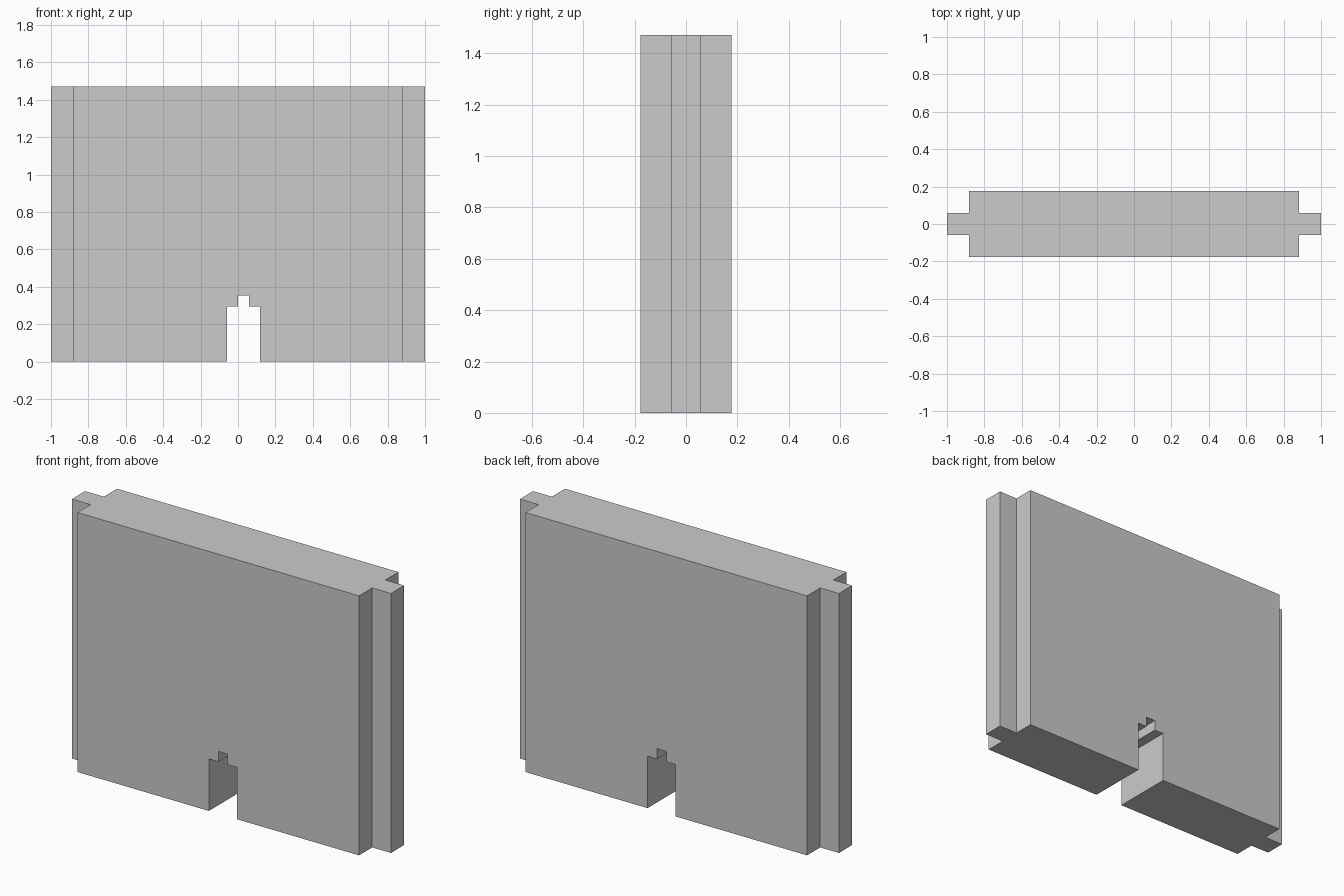
import bpy, bmesh
from mathutils import Vector

if "Cube" in bpy.data.objects:
    bpy.data.objects.remove(bpy.data.objects["Cube"])

U = 1 / 17  # the model sits on a regular grid of 34 units per 2.0 length


def prism(name, outline, offset):
    """Extrude a closed outline (in grid units) along an offset vector."""
    bm = bmesh.new()
    face = bm.faces.new([bm.verts.new(Vector(p) * U) for p in outline])
    ext = bmesh.ops.extrude_face_region(bm, geom=[face])
    moved = [g for g in ext["geom"] if isinstance(g, bmesh.types.BMVert)]
    bmesh.ops.translate(bm, verts=moved, vec=Vector(offset) * U)
    bmesh.ops.recalc_face_normals(bm, faces=bm.faces)
    mesh = bpy.data.meshes.new(name)
    bm.to_mesh(mesh)
    bm.free()
    obj = bpy.data.objects.new(name, mesh)
    bpy.context.collection.objects.link(obj)
    return obj


# Wall panel: slab with a narrow tongue at each end, extruded upwards
quarter = [(17, 1), (15, 1), (15, 3)]
half = quarter + [(-x, y) for x, y in reversed(quarter)]
plan = half + [(x, -y) for x, y in reversed(half)]
wall = prism("wall_panel", [(x, y, 0) for x, y in plan], (0, 0, 25))

# Stepped mouse-hole opening, cut right through the slab
step = [(-1, -1), (-1, 5), (0, 5), (0, 6), (1, 6), (1, 5), (2, 5), (2, -1)]
cutter = prism("opening_cutter", [(x, -5, z) for x, z in step], (0, 10, 0))
cutter.hide_render = True

cut = wall.modifiers.new("opening", "BOOLEAN")
cut.operation = "DIFFERENCE"
cut.solver = "EXACT"
cut.object = cutter
bpy.context.view_layer.objects.active = wall
bpy.ops.object.modifier_apply(modifier=cut.name)
bpy.data.objects.remove(cutter)
